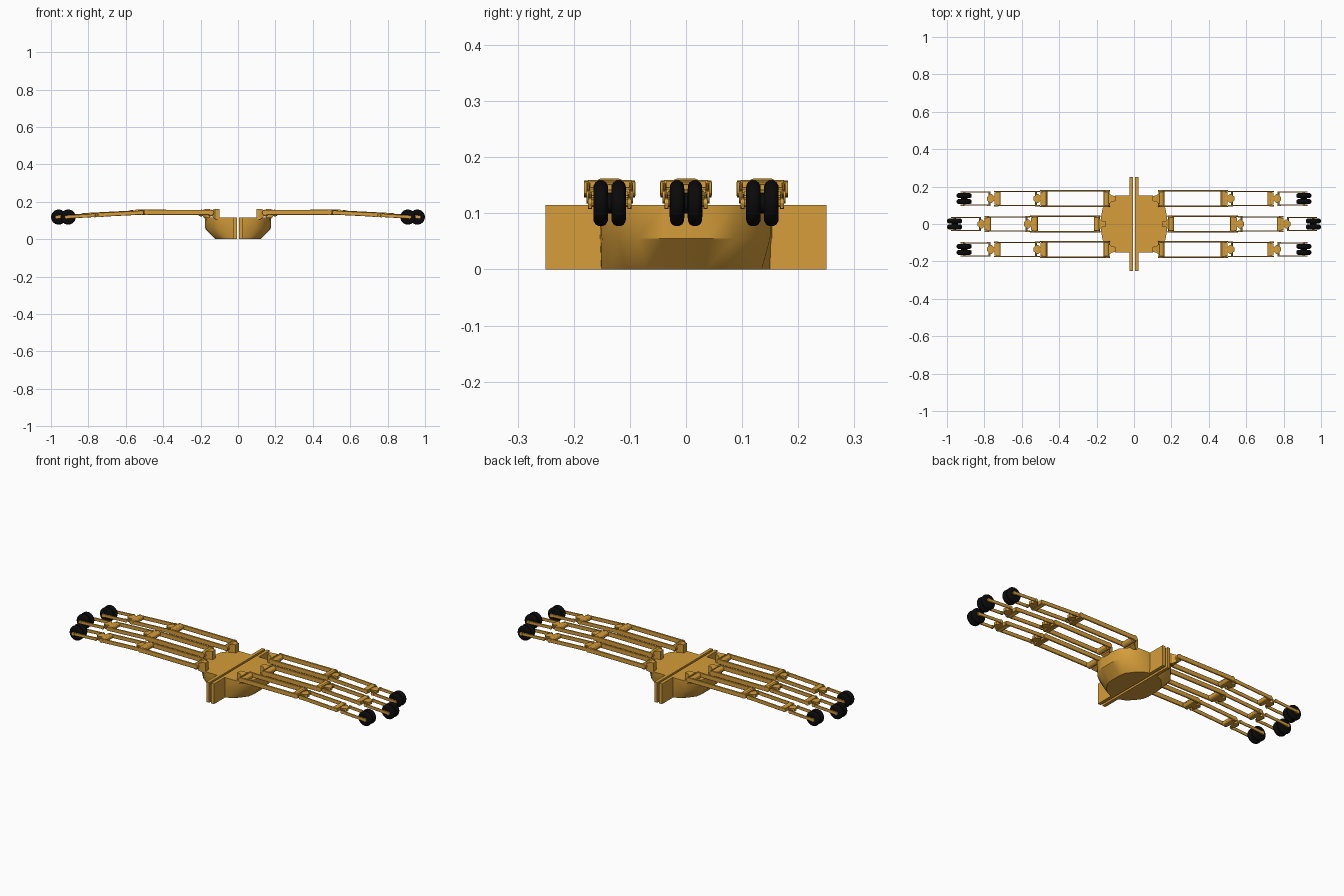
import bpy, bmesh, math
from mathutils import Vector, Matrix

if "Cube" in bpy.data.objects:
    bpy.data.objects.remove(bpy.data.objects["Cube"])


def material(name, rgb):
    m = bpy.data.materials.new(name)
    m.diffuse_color = (*rgb, 1)
    m.use_nodes = True
    m.node_tree.nodes["Principled BSDF"].inputs["Base Color"].default_value = m.diffuse_color
    return m


GOLD = material("gold", (0.67, 0.34, 0.042))
BLACK = material("black", (0.003, 0.003, 0.003))


def finish(bm, name, mat, angle=None):
    bmesh.ops.recalc_face_normals(bm, faces=bm.faces)
    me = bpy.data.meshes.new(name)
    bm.to_mesh(me)
    bm.free()
    me.materials.append(mat)
    ob = bpy.data.objects.new(name, me)
    bpy.context.collection.objects.link(ob)
    if angle:
        bpy.ops.object.select_all(action='DESELECT')
        ob.select_set(True)
        bpy.context.view_layer.objects.active = ob
        bpy.ops.object.shade_smooth_by_angle(angle=math.radians(angle))
    return ob


def loft(bm, rings):
    """Skin a stack of equal-length closed rings and cap both ends."""
    vs = [[bm.verts.new(p) for p in r] for r in rings]
    n = len(vs[0])
    for a, b in zip(vs, vs[1:]):
        for i in range(n):
            bm.faces.new((a[i], a[(i + 1) % n], b[(i + 1) % n], b[i]))
    bm.faces.new(vs[0])
    bm.faces.new(vs[-1])


def box(bm, x0, x1, y0, y1, z0, z1):
    loft(bm, [[(x0, y0, z), (x1, y0, z), (x1, y1, z), (x0, y1, z)] for z in (z0, z1)])


def lathe_y(bm, profile, x, y, z, n):
    """Round solid about a y axis; profile holds (offset, radius) pairs."""
    loft(bm, [[(x + r * math.cos(2 * math.pi * i / n), y + o,
                z + r * math.sin(2 * math.pi * i / n)) for i in range(n)]
              for o, r in profile])


def rail(bm, p0, p1, y, thick, height):
    """Slim upright bar with chamfered edges between two (x, z) points."""
    h, t, c = height / 2, thick / 2, thick / 4
    sec = [(-t, -h + c), (-t + c, -h), (t - c, -h), (t, -h + c),
           (t, h - c), (t - c, h), (-t + c, h), (-t, h - c)]
    loft(bm, [[(p[0], y + a, p[1] + b) for a, b in sec] for p in (p0, p1)])


def body_half(s, side):
    # keel plate on the centre line
    bm = bmesh.new()
    a, b = sorted((s * 0.006, s * 0.024))
    box(bm, a, b, -0.25, 0.25, 0, 0.115)
    finish(bm, side + "_keel_plate", GOLD)
    # faceted hull tapering towards its underside
    half = {0.115: [(0.02, 0.153), (0.10, 0.153), (0.135, 0.125), (0.168, 0.085), (0.176, 0.04)],
            0.055: [(0.02, 0.153), (0.095, 0.150), (0.132, 0.122), (0.165, 0.085), (0.175, 0.04)],
            0.000: [(0.02, 0.151), (0.06, 0.135), (0.09, 0.105), (0.115, 0.07), (0.122, 0.035)]}
    bm = bmesh.new()
    loft(bm, [[(s * x, y, z) for x, y in pts] + [(s * x, -y, z) for x, y in reversed(pts)]
              for z, pts in half.items()])
    finish(bm, side + "_hull", GOLD, 40)


def knuckle(bm, x, y, z, s):
    """Waisted swivel linking one arm section to the next."""
    loft(bm, [[(x + s * u, y + w * a, z + h * b)
               for a, b in ((-1, -1), (1, -1), (1, 1), (-1, 1))]
              for u, w, h in ((-0.018, 0.010, 0.008), (-0.002, 0.024, 0.012),
                              (0.006, 0.024, 0.012), (0.022, 0.009, 0.008))])


def leg(s, yc, shift, name):
    X = lambda u: s * (u + shift)
    # hinge bracket on the hull
    bm = bmesh.new()
    loft(bm, [[(X(0.100), yc + a * 0.014, z) for a, z in ((-1, 0.105), (1, 0.105), (1, 0.162), (-1, 0.162))],
              [(X(0.118), yc + a * 0.016, z) for a, z in ((-1, 0.105), (1, 0.105), (1, 0.162), (-1, 0.162))],
              [(X(0.136), yc + a * 0.030, z) for a, z in ((-1, 0.118), (1, 0.118), (1, 0.156), (-1, 0.156))]])
    lathe_y(bm, [(-0.040, 0.012), (-0.036, 0.017), (0.036, 0.017), (0.040, 0.012)],
            X(0.147), yc, 0.138, 12)
    finish(bm, name + "_hinge", GOLD, 30)

    # three sections: start, end, heights, half width, thickness, bar depth
    sections = (("upper", 0.138, 0.497, 0.143, 0.144, 0.042, 0.008, 0.027),
                ("middle", 0.510, 0.745, 0.142, 0.130, 0.038, 0.006, 0.022),
                ("lower", 0.770, 0.925, 0.127, 0.118, 0.035, 0.005, 0.018))
    for part, u0, u1, z0, z1, w, t, h in sections:
        bm = bmesh.new()
        for q in (-1, 1):
            rail(bm, (X(u0), z0), (X(u1), z1), yc + q * w, t, h)
            # pivot caps at both ends
            for u, z in ((u0 + 0.006, z0), (u1 - 0.008, z1)):
                lathe_y(bm, [(-0.0035, h * 0.55), (0.0035, h * 0.55)], X(u), yc + q * w, z, 12)
        finish(bm, f"{name}_{part}_rails", GOLD, 30)
        if part == "lower":
            continue
        # spacer and swivel at the outer end
        bm = bmesh.new()
        r = h * 0.58
        m = u1 - 0.015
        lathe_y(bm, [(-w, r * 0.8), (-w + 0.004, r), (w - 0.004, r), (w, r * 0.8)],
                X(m - 0.004), yc, z1, 12)
        box(bm, *sorted((X(m), X(u1 + 0.002))), yc - w + 0.006, yc + w - 0.006, z1 - r * 0.8, z1 + r * 0.8)
        knuckle(bm, X(u1 + 0.018), yc, z1 - 0.001, s)
        rod = 0.037 if part == "upper" else 0.034
        lathe_y(bm, [(-rod, 0.005), (rod, 0.005)], X(u1 + 0.027), yc, z1 - 0.002, 8)
        finish(bm, f"{name}_{part}_joint", GOLD, 30)

    # twin wheels with rounded tyres, joined by a hub
    bm = bmesh.new()
    for q in (-1, 1):
        lathe_y(bm, [(-0.0130, 0.024), (-0.0125, 0.032), (-0.009, 0.038), (-0.004, 0.0405),
                     (0.004, 0.0405), (0.009, 0.038), (0.0125, 0.032), (0.0130, 0.024)],
                X(0.908), yc + q * 0.016, 0.118, 24)
    lathe_y(bm, [(-0.016, 0.018), (0.016, 0.018)], X(0.908), yc, 0.118, 16)
    finish(bm, name + "_wheels", BLACK, 40)
    bm = bmesh.new()
    lathe_y(bm, [(-0.037, 0.007), (0.037, 0.007)], X(0.908), yc, 0.118, 10)
    finish(bm, name + "_axle", GOLD, 30)


for s, side in ((-1, "left"), (1, "right")):
    body_half(s, side)
    for yc, shift, pos in ((-0.136, 0, "front"), (0, 0.051, "centre"), (0.136, 0, "rear")):
        leg(s, yc, shift, f"{side}_{pos}_leg")
